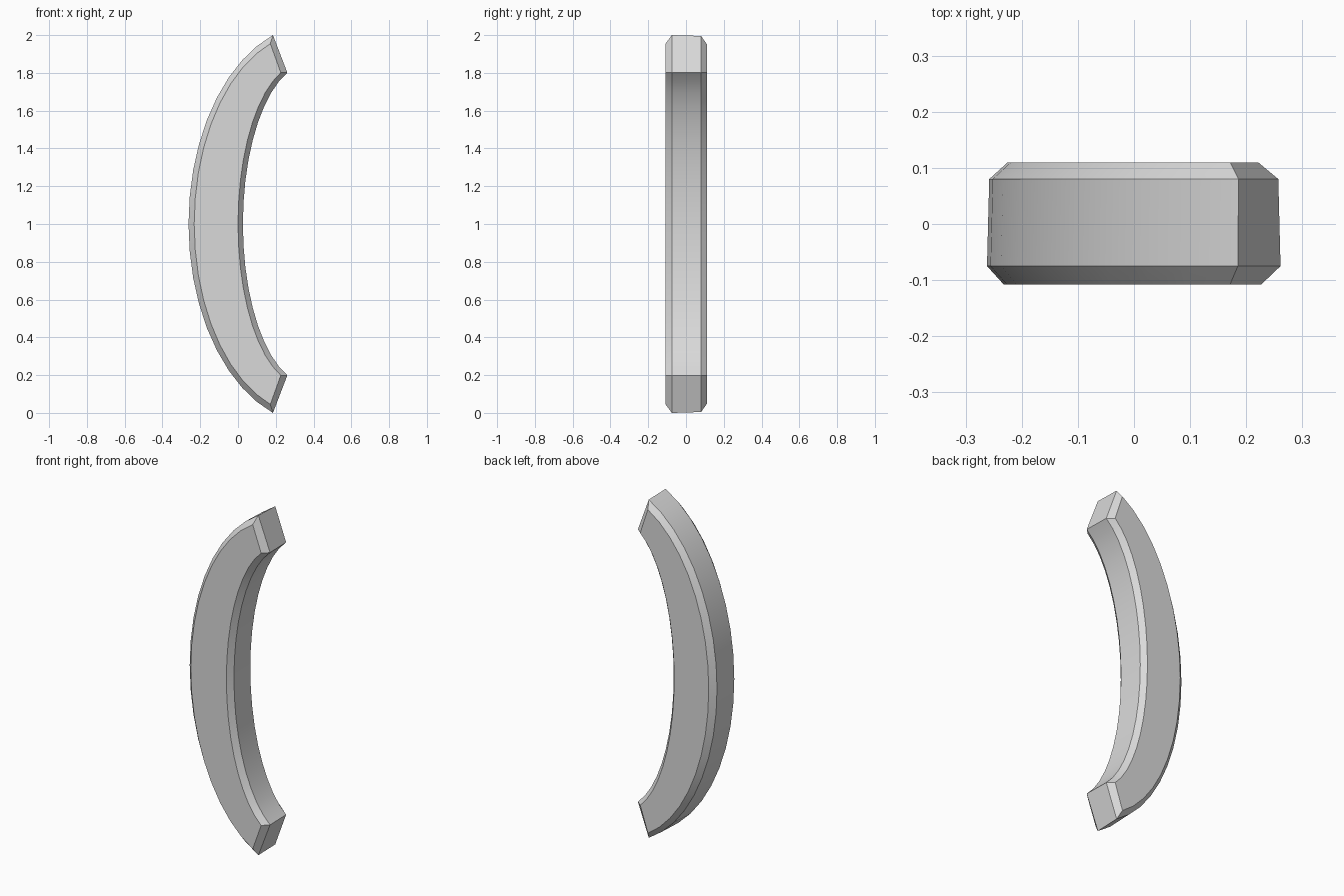
import bpy
import bmesh
from math import sin, cos, radians

cube = bpy.data.objects.get("Cube")
if cube:
    bpy.data.objects.remove(cube, do_unlink=True)

SEGMENTS = 18
HALF_ANGLE = radians(70.5)

# Section corners, each swept along its own elliptical arc:
# (depth y, x at mid height, horizontal radius, vertical radius)
RAILS = [
    (-0.075, -0.262, 0.671, 1.061),   # outer front shoulder
    (0.08, -0.258, 0.667, 1.056),     # outer back shoulder
    (0.11, -0.225, 0.595, 1.01),      # outer back face edge
    (0.11, 0.0, 0.332, 0.85),         # inner back face edge
    (0.08, 0.024, 0.350, 0.85),       # inner back shoulder
    (-0.075, 0.026, 0.353, 0.85),     # inner front shoulder
    (-0.108, 0.0, 0.340, 0.85),       # inner front face edge
    (-0.108, -0.232, 0.605, 1.013),   # outer front face edge
]


def section(bm, angle):
    return [bm.verts.new((x + a * (1 - cos(angle)), y, 1 + b * sin(angle)))
            for y, x, a, b in RAILS]


# Curved bar with chamfered edges
bm = bmesh.new()
rings = [section(bm, HALF_ANGLE * (2 * i / SEGMENTS - 1))
         for i in range(SEGMENTS + 1)]
for low, high in zip(rings, rings[1:]):
    for k in range(len(RAILS)):
        n = (k + 1) % len(RAILS)
        bm.faces.new((low[k], low[n], high[n], high[k]))

# Ends: a flat centre with a chamfer on each side
for ring in (rings[0], rings[-1]):
    for corners in ((0, 1, 4, 5), (1, 2, 3, 4), (0, 5, 6, 7)):
        bm.faces.new([ring[c] for c in corners])
bmesh.ops.recalc_face_normals(bm, faces=bm.faces)

mesh = bpy.data.meshes.new("curved_handle")
bm.to_mesh(mesh)
bm.free()
handle = bpy.data.objects.new("curved_handle", mesh)
bpy.context.collection.objects.link(handle)

# Plain grey finish
grey = bpy.data.materials.new("light_grey")
grey.use_nodes = True
colour = (0.7, 0.7, 0.7, 1)
grey.diffuse_color = colour
for node in grey.node_tree.nodes:
    if node.type == 'BSDF_PRINCIPLED':
        node.inputs["Base Color"].default_value = colour
mesh.materials.append(grey)

# Smooth along the curve, sharp at the chamfers
bpy.ops.object.select_all(action='DESELECT')
handle.select_set(True)
bpy.context.view_layer.objects.active = handle
bpy.ops.object.shade_smooth_by_angle(angle=radians(20))
